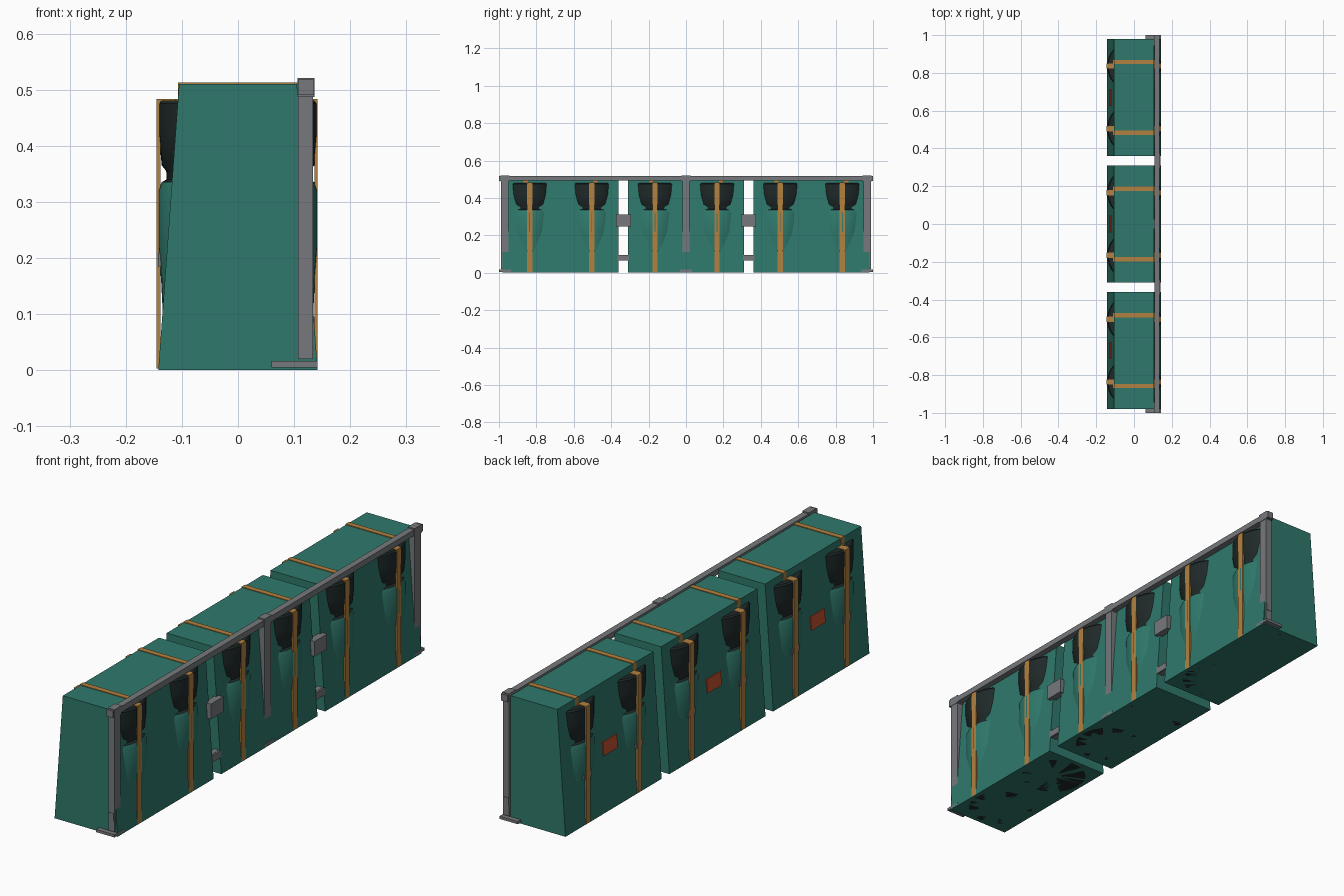
import bpy, bmesh, math

if "Cube" in bpy.data.objects:
    bpy.data.objects.remove(bpy.data.objects["Cube"])

def material(name, col):
    m = bpy.data.materials.new(name)
    m.diffuse_color = (*col, 1)
    m.use_nodes = True
    m.node_tree.nodes["Principled BSDF"].inputs["Base Color"].default_value = m.diffuse_color
    return m

GREEN = material("green_fabric", (0.028, 0.19, 0.148))
DARK = material("dark_rubber", (0.014, 0.022, 0.022))
ORANGE = material("orange_strap", (0.45, 0.22, 0.05))
GREY = material("grey_metal", (0.18, 0.19, 0.20))
RED = material("red_label", (0.55, 0.085, 0.03))

def finish(name, bm, mats):
    bmesh.ops.recalc_face_normals(bm, faces=bm.faces[:])
    me = bpy.data.meshes.new(name)
    bm.to_mesh(me)
    bm.free()
    for m in mats:
        me.materials.append(m)
    ob = bpy.data.objects.new(name, me)
    bpy.context.collection.objects.link(ob)
    return ob

def boxes(name, mat, *bounds):
    """One object from boxes given as (x0, x1, y0, y1, z0, z1)."""
    bm = bmesh.new()
    for x0, x1, y0, y1, z0, z1 in bounds:
        vs = bmesh.ops.create_cube(bm, size=1)["verts"]
        for v in vs:
            v.co = (x1 if v.co.x > 0 else x0, y1 if v.co.y > 0 else y0, z1 if v.co.z > 0 else z0)
    return finish(name, bm, [mat])

def extrude_y(name, mat, profile, y0, y1):
    """Close an x-z profile and extrude it along y."""
    bm = bmesh.new()
    f = bm.faces.new([bm.verts.new((x, y0, z)) for x, z in profile])
    ext = bmesh.ops.extrude_face_region(bm, geom=[f])["geom"]
    for v in ext:
        if isinstance(v, bmesh.types.BMVert):
            v.co.y = y1
    return finish(name, bm, [mat])

def barrel(name, cy):
    """Lathed barrel: green body, dark top and base."""
    prof = [(0, 0), (0.128, 0), (0.134, 0.10), (0.137, 0.16), (0.142, 0.22), (0.142, 0.32),
            (0.136, 0.335), (0.127, 0.34), (0.128, 0.355), (0.136, 0.365), (0.141, 0.42),
            (0.141, 0.475), (0.136, 0.481), (0, 0.481)]
    n = 40
    bm = bmesh.new()
    rings = [[bm.verts.new((r * math.cos(2 * math.pi * i / n), cy + r * math.sin(2 * math.pi * i / n), z))
              for i in range(n)] if r else [bm.verts.new((0, cy, z))] for r, z in prof]
    for a, b in zip(rings, rings[1:]):
        for i in range(n):
            j = (i + 1) % n
            vs = [a[i % len(a)], a[j % len(a)], b[j % len(b)], b[i % len(b)]]
            bm.faces.new(list(dict.fromkeys(vs)))
    for f in bm.faces:
        z = f.calc_center_median().z
        f.material_index = 1 if z > 0.333 or z < 0.001 else 0
    ob = finish(name, bm, [GREEN, DARK])
    bpy.context.view_layer.objects.active = ob
    ob.select_set(True)
    bpy.ops.object.shade_smooth_by_angle(angle=math.radians(35))
    ob.select_set(False)

HALF = 0.31
for k, cy in enumerate((-0.67, 0, 0.67)):
    # tapered bag
    extrude_y(f"bag_{k}", GREEN, [(-0.142, 0), (0.142, 0), (0.105, 0.51), (-0.105, 0.51)], cy - HALF, cy + HALF)
    # label plate lying on the sloped back
    sl = lambda z: -0.142 + 0.037 * z / 0.51
    extrude_y(f"label_{k}", RED, [(sl(.225), .225), (sl(.225) - .004, .225), (sl(.28) - .004, .28), (sl(.28), .28)],
              cy - 0.045, cy + 0.045)
    for s in (-1, 1):
        tag = f"{k}_{'a' if s < 0 else 'b'}"
        by, ty = cy + s * 0.166, cy + s * 0.187
        barrel(f"barrel_{tag}", by)
        # strap: over the bag top, jogging out over the barrel, then down each side
        lo, hi = min(by, ty) - 0.011, max(by, ty) + 0.011
        boxes(f"strap_{tag}", ORANGE,
              (-0.107, 0.107, ty - 0.011, ty + 0.011, 0.508, 0.513),
              (-0.107, -0.104, ty - 0.011, ty + 0.011, 0.478, 0.513),
              (0.104, 0.107, ty - 0.011, ty + 0.011, 0.478, 0.513),
              (-0.112, -0.104, lo, hi, 0.479, 0.483),
              (0.104, 0.112, lo, hi, 0.479, 0.483),
              (-0.145, -0.106, by - 0.014, by + 0.014, 0.479, 0.483),
              (0.106, 0.1418, by - 0.014, by + 0.014, 0.479, 0.483),
              (-0.145, -0.138, by - 0.014, by + 0.014, 0.003, 0.483),
              (0.136, 0.1418, by - 0.014, by + 0.014, 0.003, 0.483))
        # small buckle
        boxes(f"buckle_{tag}", GREY, (-0.143, -0.135, by - 0.024, by + 0.024, 0.185, 0.21))

# rail frame on the right side
boxes("top_rail", GREY, (0.108, 0.134, -0.99, 0.99, 0.492, 0.516))
boxes("lower_rail", GREY, (0.108, 0.131, -0.99, 0.99, 0.065, 0.095))
for name, y, w in (("front", -0.968, 0.02), ("middle", 0, 0.02), ("back", 0.968, 0.02)):
    boxes(f"{name}_post", GREY, (0.107, 0.134, y - w, y + w, 0.02, 0.515))
    boxes(f"{name}_post_cap", GREY, (0.106, 0.136, y - 0.023, y + 0.023, 0.487, 0.521))
    boxes(f"{name}_foot", GREY, (0.06, 0.142, y - 0.032, y + 0.032, 0.005, 0.016))
# end tips of the top rail
for s in (-1, 1):
    boxes("rail_tip", GREY, (0.107, 0.135, min(s * .96, s), max(s * .96, s), 0.49, 0.518))
    # coupling plates over the gaps between bags
    boxes("coupling_plate", GREY, (0.11, 0.14, s * 0.335 - 0.04, s * 0.335 + 0.04, 0.248, 0.31))
    boxes("lower_coupling", GREY, (0.108, 0.138, s * 0.335 - 0.03, s * 0.335 + 0.03, 0.066, 0.094))
